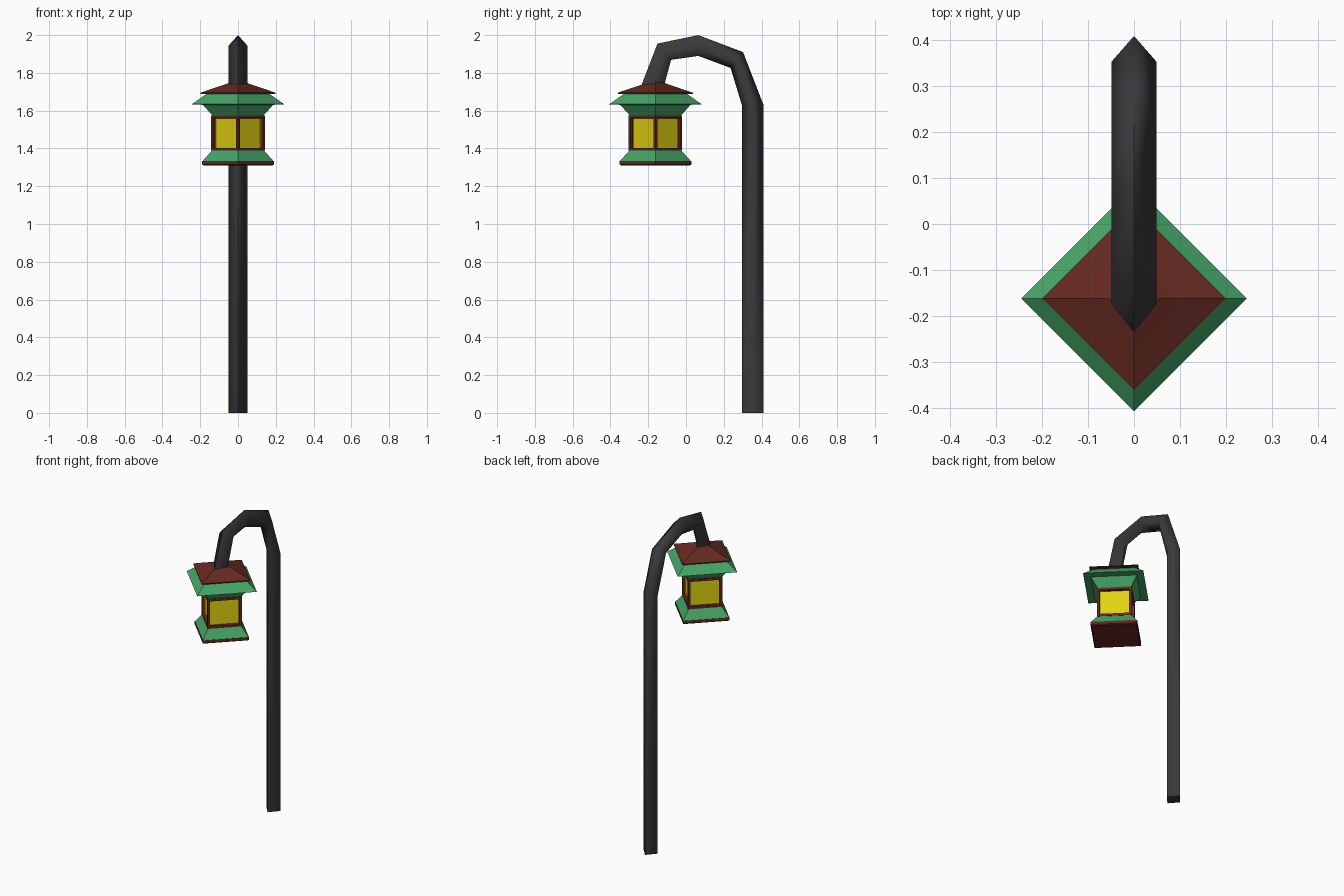
import bpy, bmesh, math

if "Cube" in bpy.data.objects:
    bpy.data.objects.remove(bpy.data.objects["Cube"])

CY = -0.162  # lantern centre in y


def material(name, rgb):
    m = bpy.data.materials.new(name)
    m.diffuse_color = (*rgb, 1)
    m.use_nodes = True
    m.node_tree.nodes["Principled BSDF"].inputs["Base Color"].default_value = m.diffuse_color
    return m


IRON = material("dark_iron", (0.042, 0.042, 0.045))
GREEN = material("green_paint", (0.06, 0.38, 0.135))
RED = material("dark_red_wood", (0.13, 0.022, 0.014))
GLASS = material("yellow_glass", (0.75, 0.64, 0.006))


def skin(bm, rings):
    """Join four-sided rings of points into a closed solid."""
    loops = [[bm.verts.new(p) for p in ring] for ring in rings]
    for a, b in zip(loops, loops[1:]):
        for i in range(4):
            j = (i + 1) % 4
            bm.faces.new((a[i], a[j], b[j], b[i]))
    caps = [bm.faces.new(loops[0][::-1]), bm.faces.new(loops[-1])]
    bmesh.ops.recalc_face_normals(bm, faces=bm.faces)
    return caps


def finish(name, bm, mats, smooth_angle=None):
    me = bpy.data.meshes.new(name)
    bm.to_mesh(me)
    bm.free()
    for m in mats:
        me.materials.append(m)
    if smooth_angle:
        me.shade_smooth()
        me.set_sharp_from_angle(angle=math.radians(smooth_angle))
    ob = bpy.data.objects.new(name, me)
    bpy.context.collection.objects.link(ob)
    return ob


def diamond(r, z):
    return [(r, CY, z), (0, CY + r, z), (-r, CY, z), (0, CY - r, z)]


def tier(name, profile, mat, smooth_angle=None):
    bm = bmesh.new()
    skin(bm, [diamond(r, z) for r, z in profile])
    return finish(name, bm, [mat], smooth_angle)


# Curved post: diamond section swept along centre points (y, z) with half-depth (dy, dz)
path = [(0.353, 0.0, 0.056, 0.0),
        (0.353, 1.63, 0.056, 0.004),
        (0.269, 1.868, 0.033, 0.042),
        (0.065, 1.945, 0.0, 0.055),
        (-0.115, 1.912, -0.036, 0.043),
        (-0.178, 1.725, -0.056, 0.015)]
bm = bmesh.new()
caps = skin(bm, [[(0.049, y, z), (0, y + dy, z + dz), (-0.049, y, z), (0, y - dy, z - dz)]
                 for y, z, dy, dz in path])
finish("curved_post", bm, [IRON], 91)
for p in bpy.data.objects["curved_post"].data.polygons:
    if p.index in (20, 21):
        p.use_smooth = False

# Roof, eaves and base tiers
tier("roof_cap", [(0.17, 1.688), (0.199, 1.689), (0.199, 1.695), (0.06, 1.742), (0.012, 1.765)], RED, 35)
tier("eaves", [(0.134, 1.573), (0.186, 1.631), (0.245, 1.634), (0.165, 1.69)], GREEN)
tier("base_skirt", [(0.188, 1.333), (0.136, 1.391)], GREEN)
tier("base_plate", [(0.18, 1.31), (0.19, 1.315), (0.19, 1.333)], RED)

# Lantern body with recessed glass panes
bm = bmesh.new()
skin(bm, [diamond(0.142, 1.388), diamond(0.142, 1.575)])
bm.normal_update()
panes = [f for f in bm.faces if abs(f.normal.z) < 0.5]
bmesh.ops.inset_individual(bm, faces=panes, thickness=0.021)
bmesh.ops.inset_individual(bm, faces=panes, thickness=0.001, depth=-0.018)
for f in panes:
    f.material_index = 1
finish("lantern_body", bm, [RED, GLASS])
